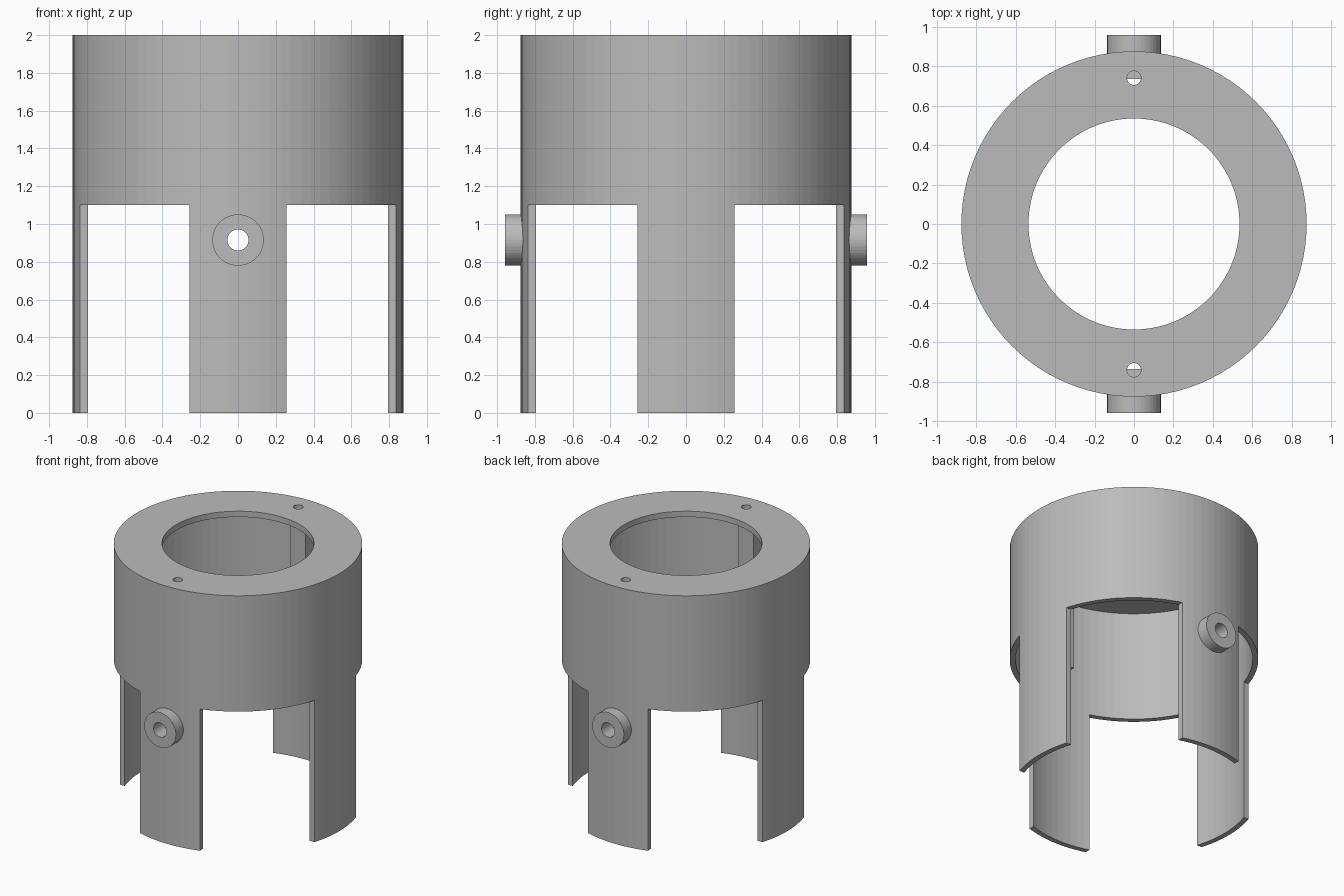
import bpy
import math

old = bpy.data.objects.get("Cube")
if old:
    bpy.data.objects.remove(old, do_unlink=True)

R_OUT, R_IN, R_HOLE = 0.875, 0.835, 0.535
HEIGHT, SKIRT_Z, PLATE_Z = 2.0, 1.1, 1.955
LEG_HALF = 0.257
PIVOT_Z = 0.915

grey = bpy.data.materials.new("plain grey")
grey.use_nodes = True
colour = (0.5, 0.5, 0.5, 1)
grey.diffuse_color = colour
grey.node_tree.nodes["Principled BSDF"].inputs["Base Color"].default_value = colour


def cylinder(name, radius, z0, z1, sides=96):
    bpy.ops.mesh.primitive_cylinder_add(
        vertices=sides, radius=radius, depth=z1 - z0, location=(0, 0, (z0 + z1) / 2))
    ob = bpy.context.object
    ob.name = name
    return ob


def cross_cylinder(name, radius, y0, y1, sides=48):
    """Cylinder lying along y at the pivot height."""
    bpy.ops.mesh.primitive_cylinder_add(
        vertices=sides, radius=radius, depth=abs(y1 - y0),
        location=(0, (y0 + y1) / 2, PIVOT_Z), rotation=(math.pi / 2, 0, 0))
    ob = bpy.context.object
    ob.name = name
    return ob


def box(name, lo, hi):
    centre = [(a + b) / 2 for a, b in zip(lo, hi)]
    bpy.ops.mesh.primitive_cube_add(size=1, location=centre)
    ob = bpy.context.object
    ob.name = name
    ob.scale = [abs(b - a) for a, b in zip(lo, hi)]
    return ob


def combine(target, tool, operation):
    """Apply a boolean and remove the tool."""
    bpy.context.view_layer.update()
    mod = target.modifiers.new(operation.lower(), "BOOLEAN")
    mod.operation = operation
    mod.solver = "EXACT"
    mod.object = tool
    bpy.context.view_layer.objects.active = target
    bpy.ops.object.modifier_apply(modifier=mod.name)
    bpy.data.objects.remove(tool, do_unlink=True)


# Cup with a thin wall and an open top plate
housing = cylinder("housing", R_OUT, 0, HEIGHT)
combine(housing, cylinder("bore", R_IN, -0.1, PLATE_Z), "DIFFERENCE")
combine(housing, cylinder("top_opening", R_HOLE, 1.8, 2.1), "DIFFERENCE")

# Four corner cuts leave four legs under the skirt
for sx in (-1, 1):
    for sy in (-1, 1):
        corner = box("corner_cut", (sx * LEG_HALF, sy * LEG_HALF, -0.1),
                     (sx * 1.2, sy * 1.2, SKIRT_Z))
        combine(housing, corner, "DIFFERENCE")

for side in (-1, 1):
    # Screw hole through the top plate
    screw = cylinder("screw_hole", 0.035, 1.9, 2.1, 32)
    screw.location.y = side * 0.74
    combine(housing, screw, "DIFFERENCE")
    # Inner block below the screw hole
    block = box("inner_block", (-0.065, side * 0.735, 1.38),
                (0.065, side * 0.855, PLATE_Z - 0.005))
    combine(housing, block, "UNION")
    # Pivot boss on the leg
    boss = cross_cylinder("pivot_boss", 0.136, side * 0.845, side * 0.957)
    combine(housing, boss, "UNION")

# Pivot hole through both bosses
combine(housing, cross_cylinder("pivot_hole", 0.056, -1.2, 1.2, 32), "DIFFERENCE")

housing.data.materials.clear()
housing.data.materials.append(grey)
for poly in housing.data.polygons:
    poly.material_index = 0
